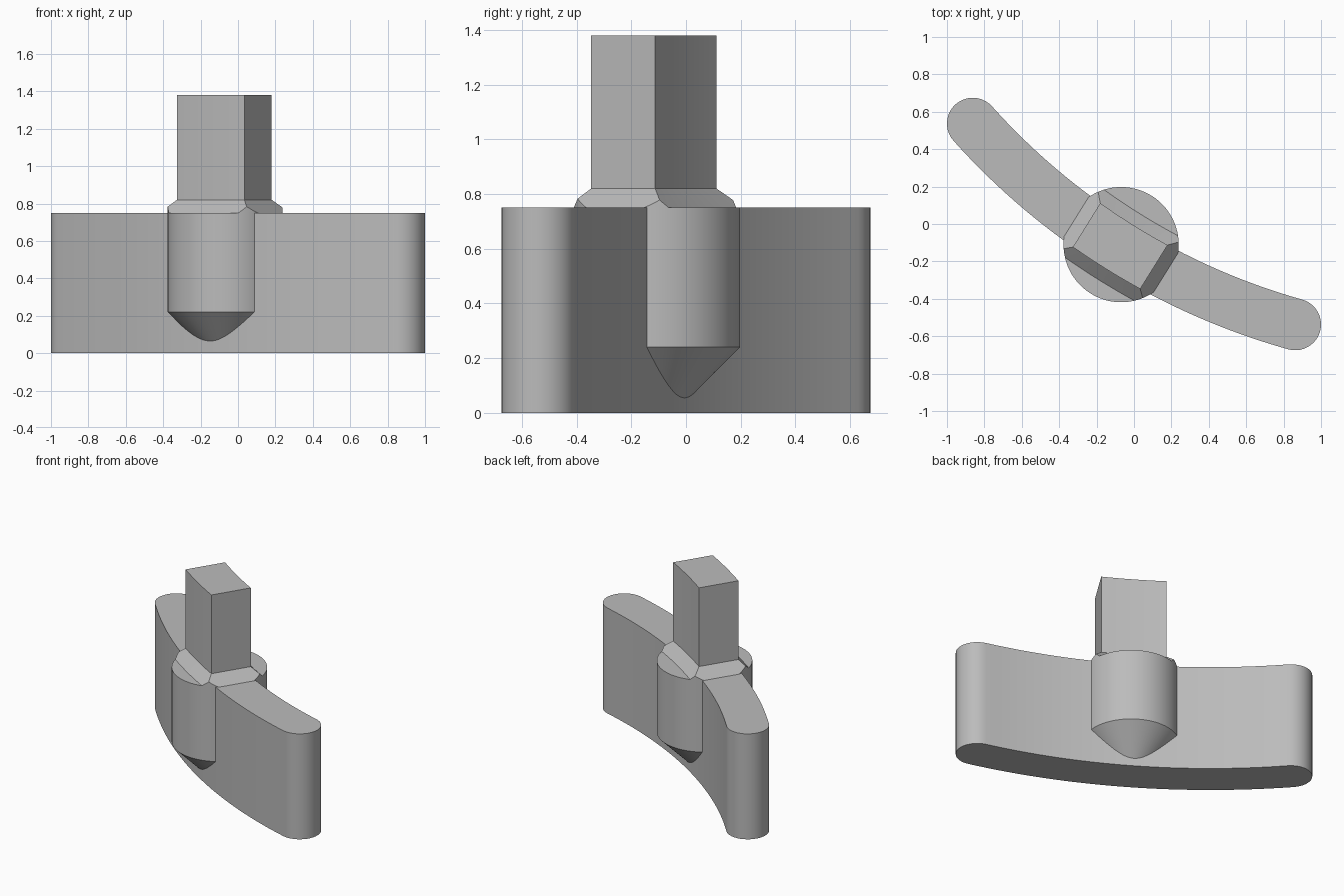
import bpy, bmesh, math
from mathutils import Vector

cube = bpy.data.objects.get("Cube")
if cube:
    bpy.data.objects.remove(cube, do_unlink=True)

grey = bpy.data.materials.new("plain grey")
grey.use_nodes = True
grey.diffuse_color = (0.5, 0.5, 0.5, 1)
grey.node_tree.nodes["Principled BSDF"].inputs["Base Color"].default_value = (0.5, 0.5, 0.5, 1)

# Main dimensions; the blade runs along local x and bows towards local -y
TURN = math.atan2(-0.537, 0.862)
HALF_CHORD, BOW, HALF_WIDTH = 1.0156, 0.145, 0.138
RADIUS = (HALF_CHORD ** 2 + BOW ** 2) / (2 * BOW)
ARC_Y = RADIUS - BOW
HUB_R, HUB_Y = 0.308, -0.13
BLADE_TOP, POST_BASE, POST_TOP = 0.75, 0.82, 1.38
FLARE = POST_BASE - BLADE_TOP


def loft(name, rings):
    """Closed solid through (outline, height) rings of equal count."""
    bm = bmesh.new()
    loops = [[bm.verts.new((x, y, z)) for x, y in pts] for pts, z in rings]
    n = len(loops[0])
    for low, high in zip(loops, loops[1:]):
        for i in range(n):
            j = (i + 1) % n
            bm.faces.new((low[i], low[j], high[j], high[i]))
    bm.faces.new(loops[0][::-1])
    bm.faces.new(loops[-1])
    bmesh.ops.recalc_face_normals(bm, faces=bm.faces)
    mesh = bpy.data.meshes.new(name)
    bm.to_mesh(mesh)
    bm.free()
    obj = bpy.data.objects.new(name, mesh)
    obj.rotation_euler.z = TURN
    mesh.materials.append(grey)
    bpy.context.collection.objects.link(obj)
    return obj


def activate(obj):
    bpy.ops.object.select_all(action='DESELECT')
    obj.select_set(True)
    bpy.context.view_layer.objects.active = obj


def smooth(obj):
    activate(obj)
    bpy.ops.object.shade_smooth_by_angle(angle=math.radians(30))


def circle(r, start, end, n):
    return [(r * math.cos(start + (end - start) * i / n),
             HUB_Y + r * math.sin(start + (end - start) * i / n)) for i in range(n + 1)]


def strip(half_len, half_width, n=12):
    """Piece of the bowed band with square ends."""
    us = [half_len * (2 * i / n - 1) for i in range(n + 1)]
    front, back = RADIUS + half_width, RADIUS - half_width
    return ([(u, ARC_Y - math.sqrt(front ** 2 - u * u)) for u in us] +
            [(u, ARC_Y - math.sqrt(back ** 2 - u * u)) for u in us[::-1]])


def blade_outline(n=32, caps=20):
    """Bowed band with rounded ends."""
    a = math.asin(HALF_CHORD / RADIUS)
    pts = []
    for side in (1, -1):
        for i in range(n):
            ang = side * a * (2 * i / n - 1)
            r = RADIUS + side * HALF_WIDTH
            pts.append((r * math.sin(ang), ARC_Y - r * math.cos(ang)))
        out = Vector((math.sin(side * a), -math.cos(a)))
        along = Vector((math.cos(a), math.sin(side * a)))
        centre = Vector((0, ARC_Y)) + out * RADIUS
        for i in range(caps):
            t = math.pi * i / caps
            p = centre + side * HALF_WIDTH * (out * math.cos(t) + along * math.sin(t))
            pts.append((p.x, p.y))
    return pts


# Curved blade
outline = blade_outline()
smooth(loft("curved_blade", [(outline, 0), (outline, BLADE_TOP)]))

# Hub halves with conical undersides
for name, start, rim in (("front_hub", math.pi, 0.22), ("back_hub", 0, 0.24)):
    rings = [(circle(r, start, start + math.pi, 40), z)
             for r, z in ((HUB_R - rim + 0.01, 0.01), (HUB_R, rim), (HUB_R, BLADE_TOP))]
    smooth(loft(name, rings))

# Upright post
post = strip(0.212, HALF_WIDTH)
smooth(loft("post", [(post, BLADE_TOP), (post, POST_TOP)]))

# Sloped collar at the foot of the post, trimmed to the hub's round
collar = loft("collar", [(strip(0.212 + FLARE, HALF_WIDTH + FLARE), BLADE_TOP),
                         (post, POST_BASE)])
round_pts = circle(HUB_R, 0, 2 * math.pi, 80)[:-1]
cutter = loft("collar_cutter", [(round_pts, 0.6), (round_pts, 1.0)])
cutter.hide_render = True
trim = collar.modifiers.new("trim", 'BOOLEAN')
trim.operation, trim.solver, trim.object = 'INTERSECT', 'EXACT', cutter
activate(collar)
bpy.ops.object.modifier_apply(modifier=trim.name)
bpy.data.objects.remove(cutter, do_unlink=True)
smooth(collar)
